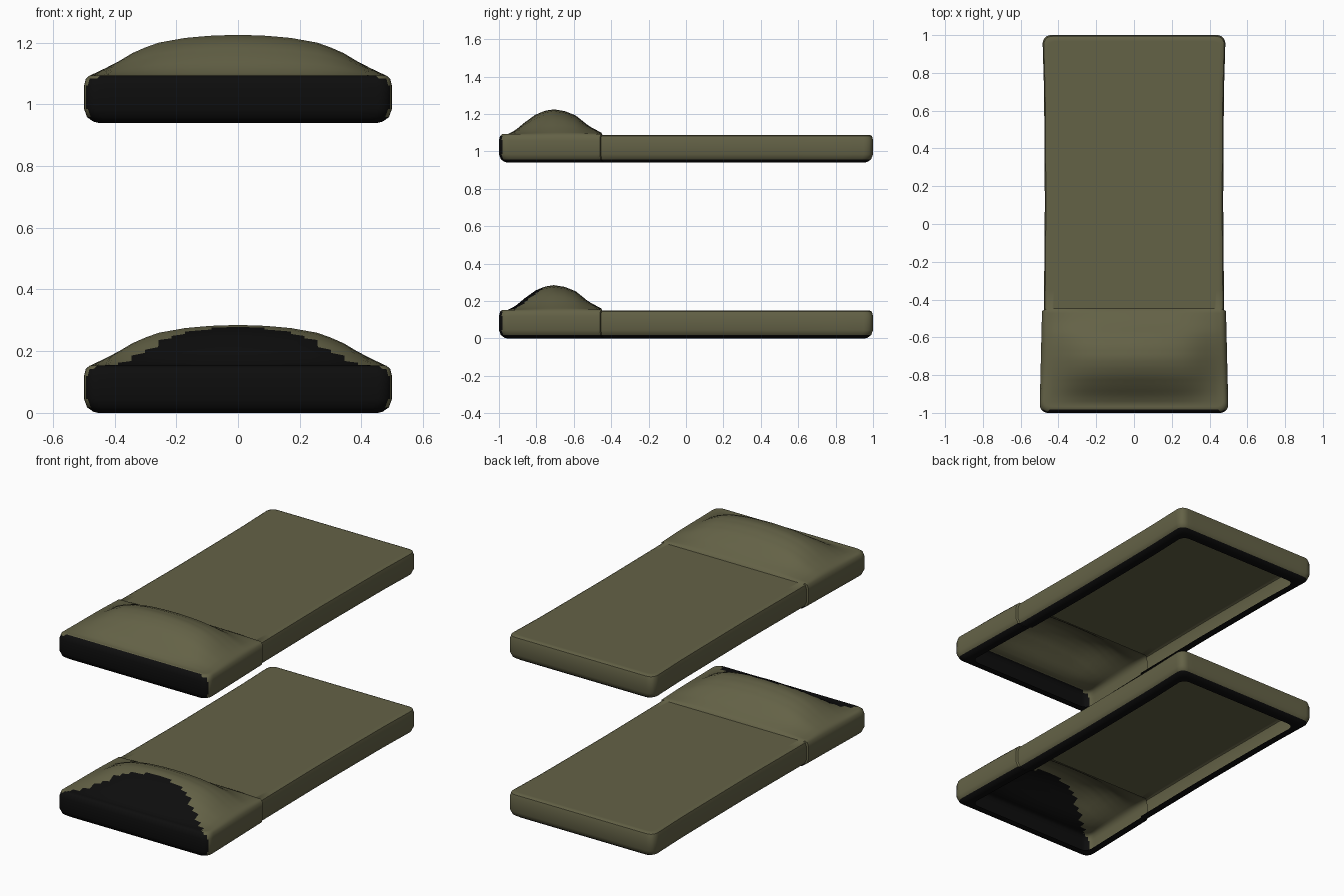
import bpy, bmesh, math

if "Cube" in bpy.data.objects:
    bpy.data.objects.remove(bpy.data.objects["Cube"])


def material(name, rgb):
    m = bpy.data.materials.new(name)
    m.diffuse_color = (*rgb, 1)
    m.use_nodes = True
    m.node_tree.nodes["Principled BSDF"].inputs["Base Color"].default_value = m.diffuse_color
    return m


olive = material("olive_cloth", (0.127, 0.122, 0.062))
black = material("black_underside", (0.004, 0.004, 0.004))

TOP = 0.153
STEP = -0.46


def interp(table, t):
    if t <= table[0][0]:
        return table[0][1]
    for (a, va), (b, vb) in zip(table, table[1:]):
        if t <= b:
            return va + (vb - va) * (t - a) / (b - a)
    return table[-1][1]


# pillow bulge profiles along the length and across the width
ALONG = [(-0.97, 0), (-0.93, 0.15), (-0.88, 0.46), (-0.82, 0.78), (-0.77, 0.94), (-0.72, 1),
         (-0.66, 0.93), (-0.6, 0.75), (-0.53, 0.33), (-0.46, 0.05), (-0.455, 0)]
ACROSS = [(0, 0.132), (0.09, 0.129), (0.17, 0.122), (0.26, 0.106), (0.33, 0.08),
          (0.4, 0.038), (0.45, 0.014), (0.48, 0)]
# half width along the length, with the step where the pillow cover ends
WIDTH = [(-1, 0.5), (-0.461, 0.487), (-0.455, 0.477), (0.1, 0.472), (0.7, 0.476), (1, 0.485)]


def place(a, y, inset, z):
    """Put a plan position on a rounded rectangle pulled in by inset."""
    hx, hy, r = interp(WIDTH, y) - inset, 1 - inset, 0.045
    px, py = abs(a) * hx, abs(y) * hy
    cx, cy = min(px, hx - r), min(py, hy - r)
    dx, dy = px - cx, py - cy
    d = math.hypot(dx, dy)
    if dx > 0 and dy > 0:
        k = max(dx, dy) / d
        dx, dy = dx * k, dy * k
    return (math.copysign(cx + dx, a), math.copysign(cy + dy, y), z)


def make_bed(name, base, pillow_front_black):
    bm = bmesh.new()
    half = [0.09 * i for i in range(1, 11)] + [0.925, 0.95, 0.975, 1]
    cols = [-v for v in reversed(half)] + [0] + half
    rows = [-1, -0.985, -0.97, -0.955] + [-0.94 + 0.02 * i for i in range(24)]
    rows += [-0.461, -0.455] + [-0.36 + 0.12 * i for i in range(11)] + [0.95, 0.965, 0.985, 1]

    # top sheet with the pillow bulge
    grid = []
    for y in rows:
        line = []
        for a in cols:
            x, yy, _ = place(a, y, 0.018, 0)
            z = TOP + interp(ALONG, y) * interp(ACROSS, abs(x))
            z -= 0.004 if y > STEP else 0
            line.append(bm.verts.new((x, yy, z)))
        grid.append(line)
    n, m = len(rows), len(cols)
    for j in range(n - 1):
        for i in range(m - 1):
            bm.faces.new((grid[j][i], grid[j][i + 1], grid[j + 1][i + 1], grid[j + 1][i]))

    # rounded walls and turned-in hem, open underneath
    rim = [(0, i) for i in range(m)] + [(j, m - 1) for j in range(1, n)]
    rim += [(n - 1, i) for i in range(m - 2, -1, -1)] + [(j, 0) for j in range(n - 2, 0, -1)]
    prev = [grid[j][i] for j, i in rim]
    for inset, z in [(0.006, 0.143), (0, 0.12), (0, 0.045), (0.01, 0.018), (0.03, 0.004),
                     (0.045, 0), (0.075, 0)]:
        ring = [bm.verts.new(place(cols[i], rows[j], inset, z)) for j, i in rim]
        for k in range(len(ring)):
            l = (k + 1) % len(ring)
            bm.faces.new((prev[k], ring[k], ring[l], prev[l]))
        prev = ring
    bm.normal_update()

    # black front wall, hem and (lower bed) pillow front
    for f in bm.faces:
        c = f.calc_center_median()
        front = c.y < -0.955 and f.normal.y < -0.6 and c.z < TOP + 0.01
        arch = -0.985 + 0.235 * (1 - (c.x / 0.46) ** 2)
        pillow = pillow_front_black and c.y < arch
        f.material_index = int(front or c.z < 0.012 or pillow)
        f.smooth = True
    me = bpy.data.meshes.new(name)
    bm.to_mesh(me)
    bm.free()
    me.materials.append(olive)
    me.materials.append(black)
    ob = bpy.data.objects.new(name, me)
    ob.location.z = base
    bpy.context.collection.objects.link(ob)
    bpy.context.view_layer.objects.active = ob
    ob.select_set(True)
    bpy.ops.object.shade_smooth_by_angle(angle=math.radians(40))
    ob.select_set(False)


make_bed("lower_bunk_bedding", 0, True)
make_bed("upper_bunk_bedding", 0.94, False)
